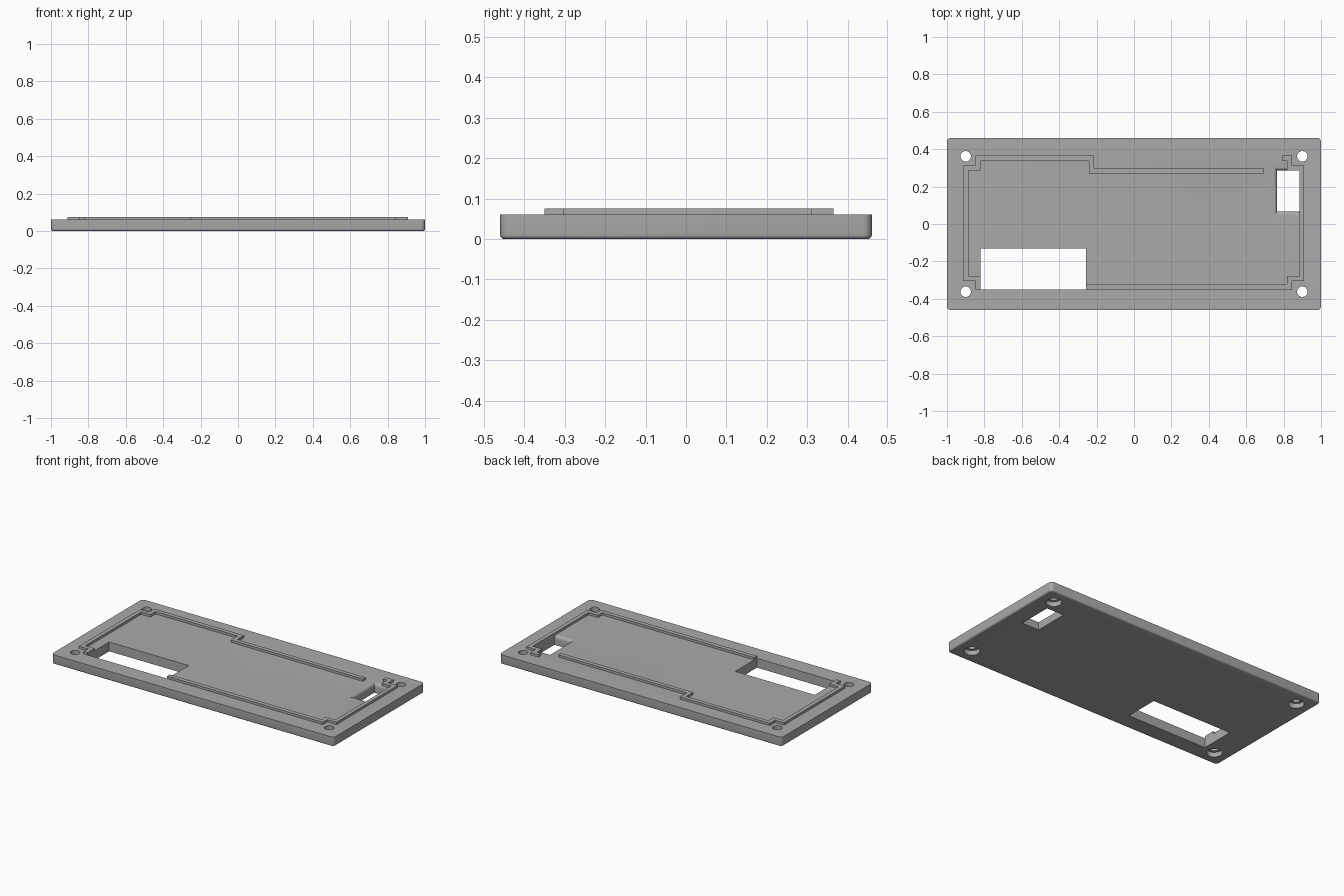
import bpy, bmesh, math

cube = bpy.data.objects.get("Cube")
if cube:
    bpy.data.objects.remove(cube, do_unlink=True)

grey = bpy.data.materials.new("plain grey")
grey.use_nodes = True
colour = (0.4, 0.4, 0.4, 1)
grey.diffuse_color = colour
grey.node_tree.nodes["Principled BSDF"].inputs["Base Color"].default_value = colour

THICK, RIM_TOP = 0.06, 0.075


def loft(name, rings):
    """Closed solid through rings of (z, outline points)."""
    bm = bmesh.new()
    loops = [[bm.verts.new((x, y, z)) for x, y in pts] for z, pts in rings]
    n = len(loops[0])
    for low, high in zip(loops, loops[1:]):
        for i in range(n):
            j = (i + 1) % n
            bm.faces.new((low[i], low[j], high[j], high[i]))
    bm.faces.new(loops[0][::-1])
    bm.faces.new(loops[-1])
    bmesh.ops.recalc_face_normals(bm, faces=bm.faces)
    mesh = bpy.data.meshes.new(name)
    bm.to_mesh(mesh)
    bm.free()
    mesh.materials.append(grey)
    obj = bpy.data.objects.new(name, mesh)
    bpy.context.collection.objects.link(obj)
    return obj


def box(x0, x1, y0, y1):
    return [(x0, y0), (x1, y0), (x1, y1), (x0, y1)]


def circle(cx, cy, r, n=32):
    return [(cx + r * math.cos(math.tau * i / n), cy + r * math.sin(math.tau * i / n)) for i in range(n)]


def rounded(hx, hy, r, steps=6):
    pts = []
    for k, (sx, sy) in enumerate([(1, 1), (-1, 1), (-1, -1), (1, -1)]):
        for i in range(steps + 1):
            a = math.pi / 2 * (k + i / steps)
            pts.append((sx * (hx - r) + r * math.cos(a), sy * (hy - r) + r * math.sin(a)))
    return pts


def cut(target, cutter):
    mod = target.modifiers.new("cut", "BOOLEAN")
    mod.operation, mod.solver, mod.object = "DIFFERENCE", "EXACT", cutter
    bpy.context.view_layer.objects.active = target
    bpy.ops.object.modifier_apply(modifier=mod.name)
    bpy.data.objects.remove(cutter, do_unlink=True)


# Base plate with softened lower edge
FILLET, STEPS = 0.01, 4
rings = []
for i in range(STEPS + 1):
    a = math.pi / 2 * i / STEPS
    inset = FILLET * (1 - math.sin(a))
    rings.append((FILLET * (1 - math.cos(a)), rounded(1 - inset, 0.46 - inset, 0.022 - inset)))
rings.append((THICK, rounded(1, 0.46, 0.022)))
plate = loft("base_plate", rings)

# Display window
cut(plate, loft("window_cutter", [(z, box(-0.82, -0.257, -0.35, -0.131)) for z in (-0.1, 0.2)]))

# Connector opening, rounded over on three upper edges
R = 0.02
rings = [(-0.1, box(0.765, 0.885, 0.067, 0.286))]
for i in range(7):
    a = math.pi / 2 * i / 6
    o = R * (1 - math.cos(a))
    rings.append((THICK - R + R * math.sin(a), box(0.765 - o, 0.885, 0.067 - o, 0.286 + o)))
rings.append((0.2, rings[-1][1]))
cut(plate, loft("connector_cutter", rings))

# Screw holes, counterbored from below
for x in (-0.9, 0.9):
    for y in (-0.362, 0.362):
        cut(plate, loft("hole_cutter", [(z, circle(x, y, 0.028)) for z in (-0.1, 0.2)]))
        cut(plate, loft("counterbore_cutter", [(z, circle(x, y, 0.046)) for z in (-0.1, 0.03)]))

# Raised locating rim: left and back run, then front and right run
left_back_rim = [
    (-0.82, -0.35), (-0.82, -0.278), (-0.886, -0.278), (-0.886, 0.286), (-0.82, 0.286),
    (-0.82, 0.338), (-0.24, 0.338), (-0.24, 0.27), (0.695, 0.27), (0.695, 0.297),
    (-0.213, 0.297), (-0.213, 0.365), (-0.848, 0.365), (-0.848, 0.312), (-0.912, 0.312),
    (-0.912, -0.305), (-0.848, -0.305), (-0.848, -0.35)]
front_right_rim = [
    (-0.257, -0.35), (0.845, -0.35), (0.845, -0.305), (0.91, -0.305), (0.91, 0.312),
    (0.845, 0.312), (0.845, 0.365), (0.79, 0.365), (0.79, 0.338), (0.818, 0.338),
    (0.818, 0.286), (0.885, 0.286), (0.885, -0.278), (0.818, -0.278), (0.818, -0.322),
    (-0.257, -0.322)]
for name, pts in (("left_back_rim", left_back_rim), ("front_right_rim", front_right_rim)):
    loft(name, [(THICK - 0.002, pts), (RIM_TOP, pts)])

# Smooth the rounded edges only
bpy.ops.object.select_all(action="DESELECT")
plate.select_set(True)
bpy.context.view_layer.objects.active = plate
bpy.ops.object.shade_smooth_by_angle(angle=math.radians(30))
